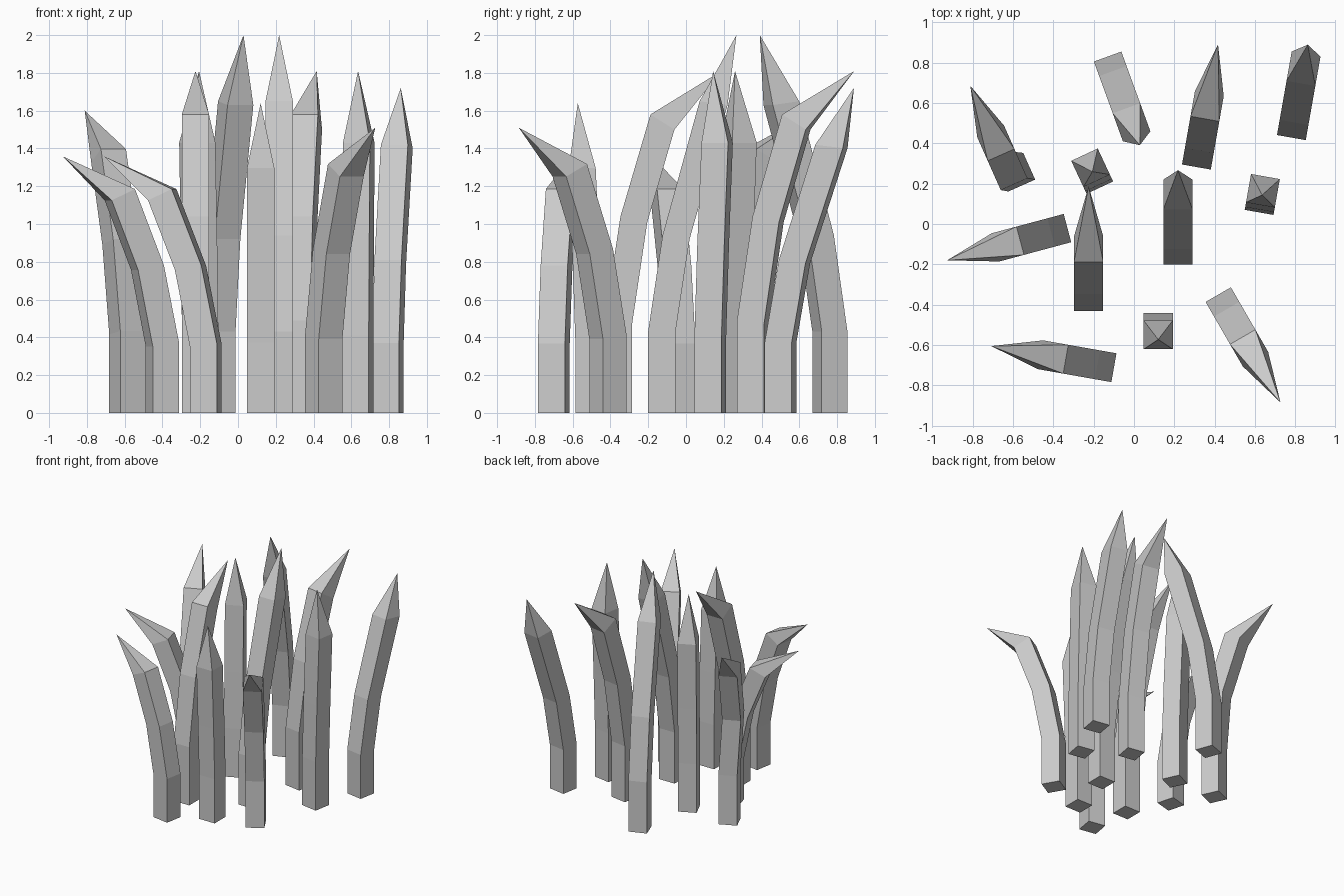
import bpy
from math import radians, sin, cos

cube = bpy.data.objects.get("Cube")
if cube:
    bpy.data.objects.remove(cube, do_unlink=True)

grey = bpy.data.materials.new("light_grey")
grey.use_nodes = True
colour = (0.6, 0.6, 0.6, 1)
grey.diffuse_color = colour
grey.node_tree.nodes["Principled BSDF"].inputs["Base Color"].default_value = colour

HALF = 0.0725

# Side profiles: (inner lean, inner z, outer lean, outer z) per section, then the tip (lean, z)
FOOT = (-HALF, 0, HALF, 0)
CURLED = ([FOOT, (-HALF, 0.49, HALF, 0.47), (0.011, 1.04, 0.153, 1.01),
           (0.17, 1.58, 0.297, 1.5)], (0.545, 1.81))
UPRIGHT = ([FOOT, (-HALF, 0.41, HALF, 0.41), (-0.058, 0.88, 0.087, 0.88),
            (-0.035, 1.43, 0.108, 1.43)], (0.015, 1.81))
LEANING = ([FOOT, (-HALF, 0.43, HALF, 0.43), (0.004, 0.94, 0.147, 0.92),
            (0.2, 1.65, 0.348, 1.63)], (0.395, 2.0))


def blade(name, profile, x, y, heading, height=1.0, shift=(0, 0), tip_lean=0):
    """Square stalk bent along its heading and closed by a pointed tip."""
    sections, tip = profile
    c, s = cos(radians(heading)), sin(radians(heading))

    def place(u, v, z):
        return (x + u * c - v * s, y + u * s + v * c, z * height)

    verts, faces = [], [(3, 2, 1, 0)]
    for i, (ui, zi, uo, zo) in enumerate(sections):
        du, dv = shift if i > 1 else (0, 0)
        for u, v, z in ((ui, -HALF, zi), (uo, -HALF, zo), (uo, HALF, zo), (ui, HALF, zi)):
            verts.append(place(u + du, v + dv, z))
    verts.append(place(tip[0] + shift[0] + tip_lean, shift[1], tip[1]))

    # Side quads, then the four tip triangles
    last = len(sections) - 1
    for k in range(4):
        n = (k + 1) % 4
        for i in range(last):
            a, b = 4 * i, 4 * i + 4
            faces.append((a + k, a + n, b + n, b + k))
        faces.append((4 * last + k, 4 * last + n, len(verts) - 1))

    mesh = bpy.data.meshes.new(name)
    mesh.from_pydata(verts, [], faces)
    mesh.materials.append(grey)
    mesh.update()
    bpy.context.collection.objects.link(bpy.data.objects.new(name, mesh))


# Strongly curled blades
blade("curled_blade_middle", CURLED, -0.225, -0.358, 90)
blade("curled_blade_back", CURLED, 0.322, 0.354, 80)
blade("curled_blade_front_left", CURLED, 0.454, -0.413, -60, 0.834)
blade("curled_blade_right", CURLED, -0.40, -0.039, 195, 0.75)
blade("curled_blade_front_right", CURLED, -0.171, -0.70, 170, 0.75)
blade("curled_blade_back_right", CURLED, -0.586, 0.257, 114, 0.884, (-0.062, 0.032))

# Nearly straight blades
blade("upright_blade_left", UPRIGHT, 0.633, 0.129, 80)
blade("upright_blade_centre", UPRIGHT, -0.20, 0.246, 115)
blade("upright_blade_front", UPRIGHT, 0.12, -0.513, -90, 0.906, tip_lean=0.045)

# Tall leaning blades
blade("leaning_blade_centre", LEANING, 0.218, -0.128, 90)
blade("leaning_blade_back", LEANING, -0.106, 0.762, -70)
blade("leaning_blade_back_left", LEANING, 0.793, 0.50, 80, 0.86)
